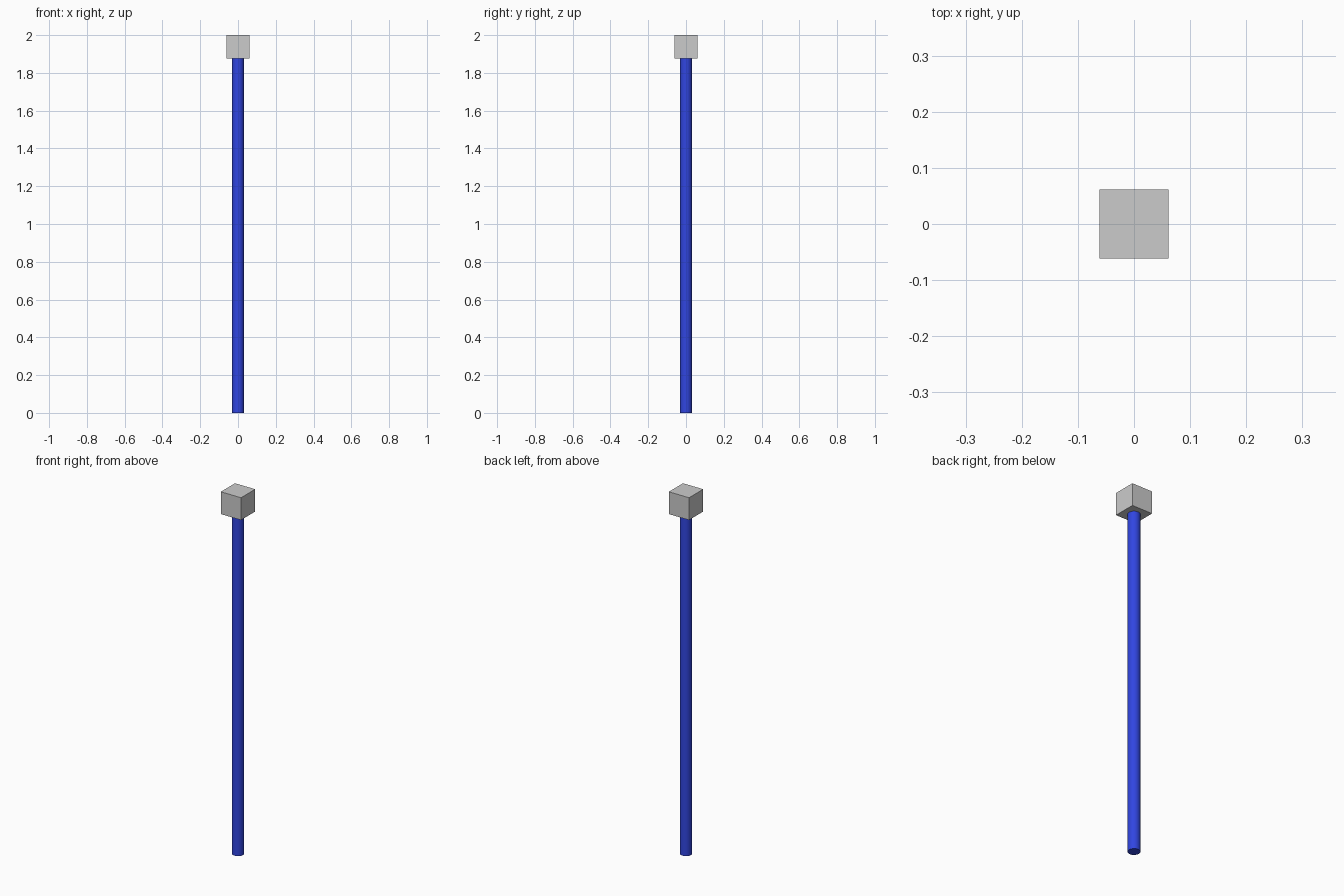
import bpy
import math

if "Cube" in bpy.data.objects:
    bpy.data.objects.remove(bpy.data.objects["Cube"])

CUBE = 0.123            # edge of the top block
RADIUS = 0.031          # pole radius
TOP = 2.0
POLE_TOP = TOP - CUBE

# Pole: smooth round shaft standing on the ground
bpy.ops.mesh.primitive_cylinder_add(
    vertices=32, radius=RADIUS, depth=POLE_TOP, location=(0, 0, POLE_TOP / 2))
pole = bpy.context.object
pole.name = "pole"
bpy.ops.object.shade_smooth_by_angle(angle=math.radians(30))

blue = bpy.data.materials.new("blue")
blue.diffuse_color = (0.03, 0.06, 0.75, 1)
blue.use_nodes = True
blue.node_tree.nodes["Principled BSDF"].inputs["Base Color"].default_value = blue.diffuse_color
pole.data.materials.append(blue)

# Block: plain grey cube on top of the pole
bpy.ops.mesh.primitive_cube_add(size=CUBE, location=(0, 0, TOP - CUBE / 2))
bpy.context.object.name = "top_block"
